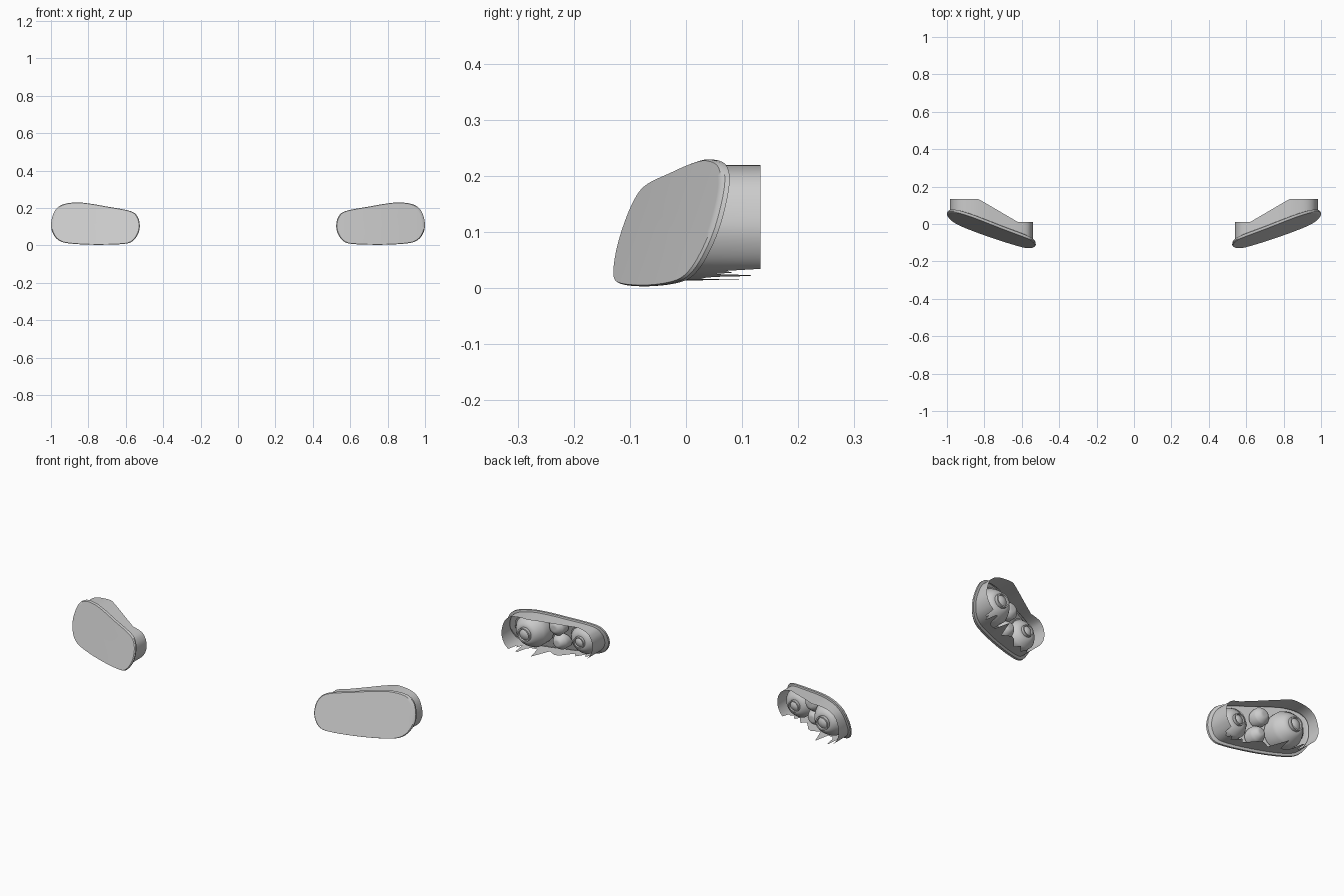
import bpy, bmesh, math, random
from mathutils import Vector

if "Cube" in bpy.data.objects:
    bpy.data.objects.remove(bpy.data.objects["Cube"])
random.seed(4)

# Front outline of one lamp in x, z
OUT = [(.525, .10), (.535, .15), (.575, .183), (.70, .207), (.80, .224), (.87, .229),
       (.94, .217), (.982, .18), (1.0, .11), (.985, .055), (.95, .022), (.89, .009),
       (.77, .003), (.63, .006), (.57, .018), (.537, .055)]
CX, CZ = .77, .115


def smooth_loop(pts, n=6):
    res, m = [], len(pts)
    for i in range(m):
        a, b, c, d = (Vector(pts[(i + k) % m]) for k in (-1, 0, 1, 2))
        for j in range(n):
            t = j / n
            res.append(.5 * (2 * b + (c - a) * t + (2 * a - 5 * b + 4 * c - d) * t * t
                             + (3 * b - a - 3 * c + d) * t ** 3))
    return res


LOOP = smooth_loop(OUT)


def front_y(x, z):
    # raked, swept-back lens surface
    return -.13 + .3 * (x - .57) + .33 * (z - .02) + .1 * (x - .57) ** 2


def scaled(s, sz=None):
    sz = s if sz is None else sz
    return [(CX + (p.x - CX) * s, CZ + (p.y - CZ) * sz) for p in LOOP]


def make(name, rings, cap_start=False, cap_end=False):
    bm = bmesh.new()
    rows = [[bm.verts.new(p) for p in r] for r in rings]
    n = len(rows[0])
    for a, b in zip(rows, rows[1:]):
        for i in range(n):
            j = (i + 1) % n
            bm.faces.new((a[i], a[j], b[j], b[i]))
    if cap_start:
        bm.faces.new(rows[0])
    if cap_end:
        bm.faces.new(rows[-1])
    bmesh.ops.recalc_face_normals(bm, faces=bm.faces)
    me = bpy.data.meshes.new(name)
    bm.to_mesh(me)
    bm.free()
    ob = bpy.data.objects.new(name, me)
    bpy.context.collection.objects.link(ob)
    mod = ob.modifiers.new("mirror", 'MIRROR')
    mod.use_mirror_merge = False
    bpy.context.view_layer.objects.active = ob
    bpy.ops.object.select_all(action='DESELECT')
    ob.select_set(True)
    bpy.ops.object.shade_smooth_by_angle(angle=math.radians(35))
    return ob


# Lens: concentric rings on the surface, rolled edge, flat lip back to the housing
rings = [[(x, front_y(x, z), z) for x, z in scaled(s)] for s in (.03, .25, .5, .75, .93, .98)]
rings.append([(x, front_y(x, z) + .005, z) for x, z in scaled(1)])
rings.append([(x, front_y(x, z) + .014, z) for x, z in scaled(.995)])
rings.append([(x, front_y(x, z) + .019, z) for x, z in scaled(.93, .9)])
make("lens", rings, cap_start=True)


# Housing wall: runs straight back, open behind, torn along the bottom
def back_y(x, z):
    y = .01 + .123 * min(1, max(0, (x - .62) / .21))
    return max(y, front_y(x, z) + .04)


wall = scaled(.935, .91)
front = [(x, front_y(x, z) + .017, z) for x, z in wall]
back = []
for x, z in wall:
    y = back_y(x, z)
    if z < .034:
        f = front_y(x, z) + .03
        y = f + (y - f) * random.choice((.25, .4, .55, .85))
    back.append((x, y, z))
make("housing_wall", [front, back])


# Reflector bowls with bulb sockets behind
def circle(cx, cz, r, fy, n=40):
    pts = []
    for i in range(n):
        a = 2 * math.pi * i / n
        x, z = cx + r * math.cos(a), cz + r * math.sin(a)
        pts.append((x, fy(x, z), z))
    return pts


def bowl(name, cx, cz, r, tip, neck):
    mouth = front_y(cx, cz) + .04
    rs = [circle(cx, cz, r, lambda x, z: front_y(x, z) + .018)]
    for k in range(8):
        q = r + (neck - r) * k / 7
        y = mouth + (tip - mouth) * (1 - ((q - neck) / (r - neck)) ** 2)
        rs.append(circle(cx, cz, q, lambda x, z: max(y, front_y(x, z) + .019)))
    make(name, rs, cap_end=True)


def socket(name, cx, cz, r, tip, depth):
    prof = [(r, -.006), (r, depth), (r * .8, depth), (r * .76, depth * .4),
            (r * .5, depth * .75), (r * .15, depth * .95)]
    make(name, [circle(cx, cz, q, lambda x, z: tip + d) for q, d in prof], cap_end=True)


bowl("outer_reflector", .872, .118, .088, .098, .036)
socket("outer_bulb_socket", .872, .118, .036, .098, .016)
bowl("inner_reflector", .628, .100, .074, -.012, .03)
socket("inner_bulb_socket", .628, .100, .03, -.012, .014)
bowl("upper_small_reflector", .748, .155, .043, .035, .012)
bowl("lower_small_reflector", .745, .070, .042, .015, .012)
